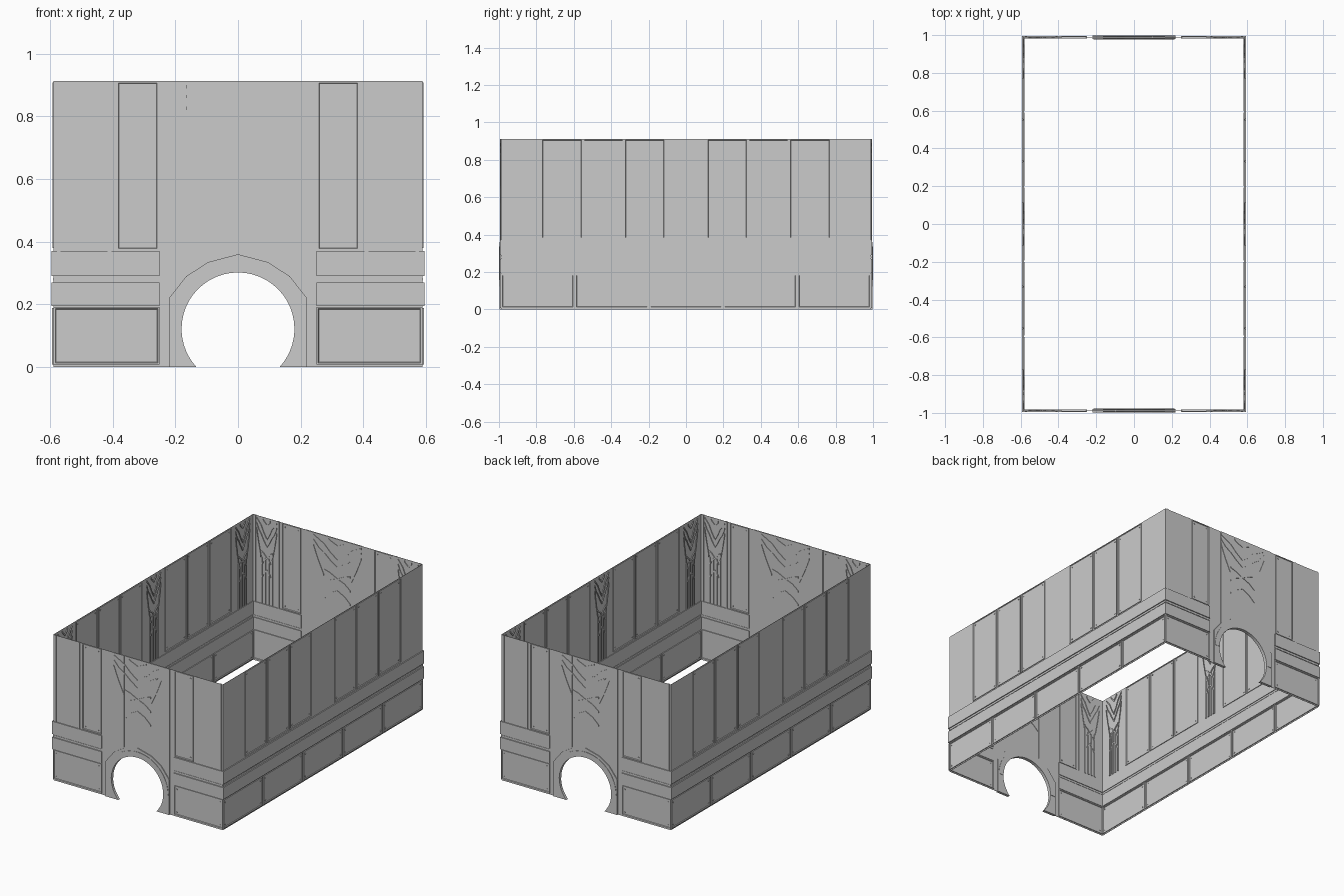
import bpy, bmesh, math
from mathutils import Vector

if "Cube" in bpy.data.objects:
    bpy.data.objects.remove(bpy.data.objects["Cube"])

X, Y, TOP = 0.587, 0.988, 0.912     # base wall planes and height


def place(wall, u, v, d):
    # wall coordinates: u along, v up, d outward
    return Vector((u, -Y - d, v)) if wall == "end" else Vector((X + d, u, v))


def finish(name, bm):
    # every part appears twice, turned half a circle
    bmesh.ops.recalc_face_normals(bm, faces=bm.faces)
    me = bpy.data.meshes.new(name)
    bm.to_mesh(me)
    bm.free()
    for i in range(2):
        ob = bpy.data.objects.new(name, me)
        ob.rotation_euler[2] = math.pi * i
        bpy.context.collection.objects.link(ob)


def add_slab(bm, wall, pts, d0, d1):
    back = [bm.verts.new(place(wall, u, v, d0)) for u, v in pts]
    front = [bm.verts.new(place(wall, u, v, d1)) for u, v in pts]
    n = len(pts)
    for i in range(n):
        j = (i + 1) % n
        bm.faces.new((back[i], back[j], front[j], front[i]))
    return bm.faces.new(back[::-1]), bm.faces.new(front)


def rect(u0, u1, v0, v1):
    return [(u0, v0), (u1, v0), (u1, v1), (u0, v1)]


def slabs(name, wall, outlines, d0, d1):
    bm = bmesh.new()
    for pts in outlines:
        add_slab(bm, wall, pts, d0, d1)
    finish(name, bm)


def panels(name, wall, rects, d=0.006, rim=0.008):
    # framed panel, sunk on both faces, with a stud in each corner
    bm = bmesh.new()
    for r in rects:
        caps = add_slab(bm, wall, rect(*r), -d, d)
        bmesh.ops.recalc_face_normals(bm, faces=bm.faces)
        for f in caps:
            bmesh.ops.inset_region(bm, faces=[f], thickness=rim, depth=0)
            bmesh.ops.inset_region(bm, faces=[f], thickness=0.003, depth=-0.004)
        for u in (r[0] + 0.02, r[1] - 0.02):
            for v in (r[2] + 0.02, r[3] - 0.02):
                stud = [(u + 0.004 * math.cos(a * math.pi / 3),
                         v + 0.004 * math.sin(a * math.pi / 3)) for a in range(6)]
                add_slab(bm, wall, stud, -0.004, 0.004)
    finish(name, bm)


def ribbon(pts, w):
    return [(u, v + w) for u, v in pts] + [(u, v - w) for u, v in reversed(pts)]


def mirror(pts):
    return [(-u, v) for u, v in pts]


# arched end walls
CZ, R = 0.122, 0.18
a0 = math.asin(-CZ / R)
arc = [(R * math.cos(a), CZ + R * math.sin(a))
       for a in (math.pi - a0 + (2 * a0 - math.pi) * i / 40 for i in range(41))]
slabs("end_wall", "end", [[(-X, 0)] + arc + [(X, 0), (X, TOP), (-X, TOP)]], -0.001, 0.001)
half = [(0.22, 0), (0.22, 0.22), (0.165, 0.29), (0.095, 0.335)]
slabs("arch_surround", "end", [arc + half + [(0, 0.36)] + mirror(half)[::-1]], -0.008, 0.009)
rim = [((R + t) * math.cos(math.pi * i / 24), CZ + (R + t) * math.sin(math.pi * i / 24))
       for t, s in ((0, range(25)), (0.035, range(24, -1, -1))) for i in s]
slabs("arch_rim", "end", [rim], -0.01, 0.011)

# raised field over the arch
slabs("arch_pilaster", "end",
      [[(-0.165, 0.29), (-0.095, 0.335), (0, 0.358), (0.095, 0.335), (0.165, 0.29),
        (0.22, 0.22), (0.22, TOP), (-0.165, TOP)]], -0.003, 0.004)
slabs("pilaster_edge", "end", [rect(-0.097, -0.094, 0.34, TOP)], -0.005, 0.006)

# side walls
slabs("side_wall", "side", [rect(-Y, Y, 0, TOP)], -0.001, 0.001)

# horizontal bands and the rail between them
bands = [(0.29, 0.37), (0.195, 0.27)]
slabs("side_band", "side", [rect(-0.994, 0.994, a, b) for a, b in bands], -0.005, 0.007)
slabs("side_rail", "side", [rect(-Y, Y, 0.276, 0.284)], -0.003, 0.003)
ends = ((-0.592, -0.25), (0.25, 0.592))
slabs("end_band", "end", [rect(*e, a, b) for e in ends for a, b in bands], -0.005, 0.007)
slabs("end_rail", "end", [rect(*e, 0.276, 0.284) for e in ((-X, -0.25), (0.25, X))], -0.003, 0.003)

# lower panels
panels("side_lower_panel", "side",
       [(-0.99 + 0.396 * i + 0.004, -0.99 + 0.396 * (i + 1) - 0.004, 0.008, 0.188) for i in range(5)])
panels("end_lower_panel", "end", [(*e, 0.008, 0.192) for e in ((-0.588, -0.25), (0.25, 0.588))])

# upper panels
spans = [(0.115, 0.327), (0.335, 0.547), (0.556, 0.77)]
panels("side_upper_panel", "side",
       [(*s, 0.38, 0.908) for a, b in spans for s in ((a, b), (-b, -a))], d=0.005, rim=0.005)
panels("end_upper_panel", "end",
       [(-0.385, -0.255, 0.375, 0.91), (0.255, 0.385, 0.375, 0.91)], d=0.005, rim=0.005)

# corner pilaster strips on the end walls
slabs("corner_strip", "end",
      [rect(s * c - 0.006, s * c + 0.006, 0.37, TOP) for s in (-1, 1) for c in (0.572, 0.41)],
      -0.004, 0.004)

# palm ornament above the arch
leaves = [
    [(0, 0.867), (0.05, 0.888), (0.06, 0.897)],
    [(0, 0.778), (0.05, 0.815), (0.09, 0.855), (0.165, 0.895)],
    [(0, 0.73), (0.05, 0.765), (0.09, 0.80), (0.13, 0.825), (0.165, 0.865)],
    [(0.095, 0.665), (0.13, 0.74), (0.15, 0.79), (0.165, 0.83)],
    [(0, 0.66), (0.05, 0.685), (0.09, 0.697)],
    [(0, 0.66), (0.05, 0.64), (0.09, 0.608)],
    [(0, 0.585), (0.05, 0.56), (0.09, 0.523)],
]
outlines = [ribbon(p, 0.005) for l in leaves for p in (l, mirror(l))]
slabs("arch_palm", "end", outlines, -0.006, 0.007)


# small palm pilasters on the room side: leaves above, reeds below
def small_palm(name, wall, centre):
    k = 0.42
    shapes = [[(centre + u * k, v) for u, v in o] for o in outlines]
    shapes += [rect(centre + c - 0.005, centre + c + 0.005, 0.375, 0.66)
               for c in (-0.036, -0.012, 0.012, 0.036)]
    slabs(name, wall, shapes, -0.006, -0.001)


for c in (-0.88, 0, 0.88):
    small_palm("side_palm", "side", c)
for c in (-0.49, 0.49):
    small_palm("corner_palm", "end", c)
